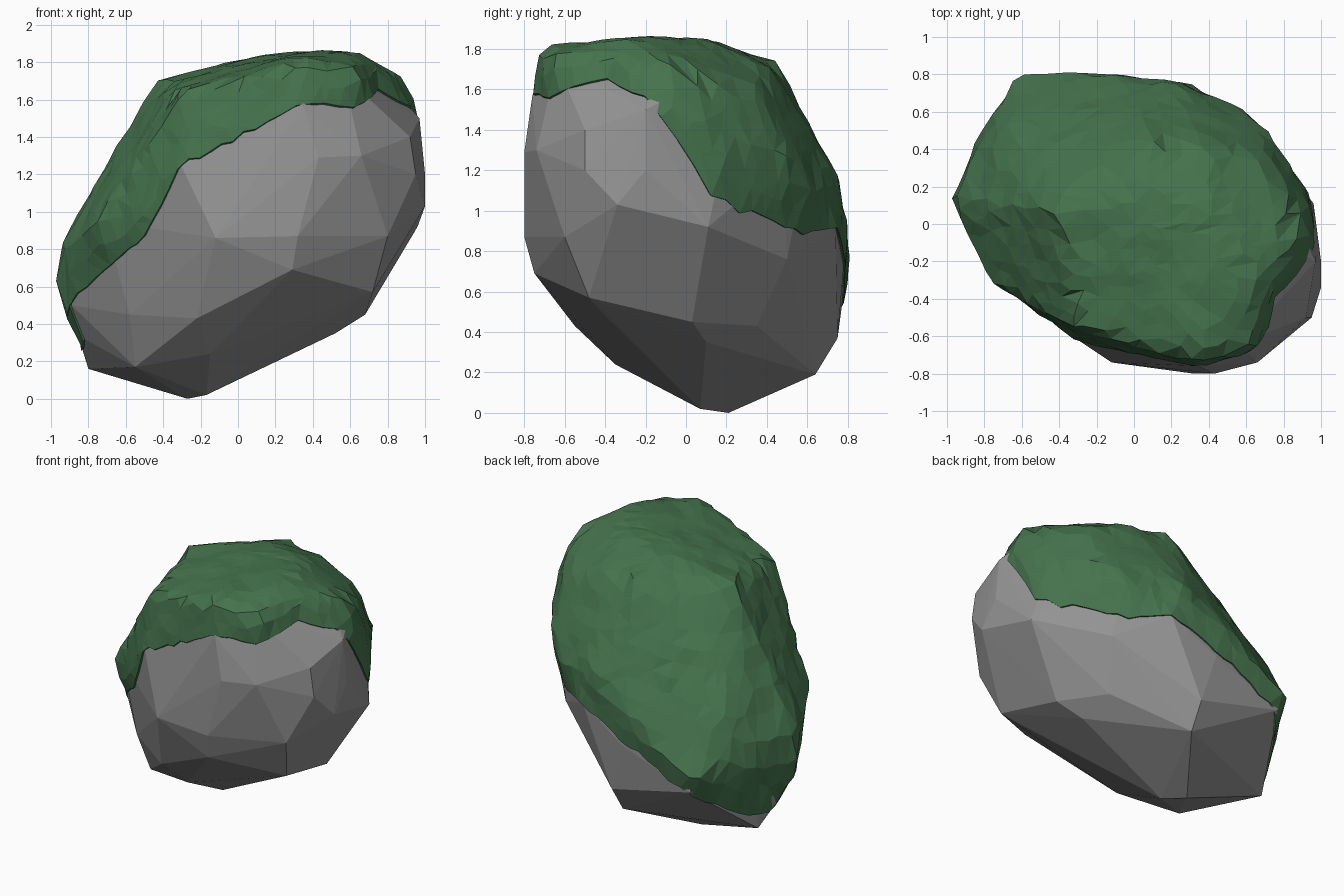
import bpy, bmesh, math, random
from mathutils import Vector, noise
from mathutils.bvhtree import BVHTree

random.seed(4)
cube = bpy.data.objects.get("Cube")
if cube:
    bpy.data.objects.remove(cube)

CENTRE = Vector((0, 0, .95))
SEGMENTS, RINGS = 72, 13

# Corners of the bare stone
STONE = [
    (-.27, .21, 0), (-.17, .07, .02), (-.8, .33, .16), (.05, .64, .19), (.06, .75, .37),
    (-.57, .77, .52), (-.04, .78, .72), (.52, .1, .35), (.68, .03, .45),
    (.5, .35, .43), (.6, .5, .76), (.96, .11, .92), (1, -.34, 1.03), (.6, -.42, .5),
    (.72, -.48, .57), (-.15, -.35, .24), (-.55, -.2, .17), (-.22, -.55, .43), (-.58, -.31, .45),
    (.29, -.75, .69), (.32, -.8, .87), (-.12, -.74, .86), (.8, -.6, .87), (1, -.2, 1.2),
    (.43, -.8, 1.29), (.66, -.74, 1.3), (.97, -.2, 1.5), (.35, -.76, 1.57), (.92, -.5, 1.4),
    (.72, -.45, 1.63), (-.3, -.62, 1.24), (-.89, .03, .5), (.3, .74, .92), (.95, -.5, 1.2),
]

# Outermost bumps of the moss
MOSS = [
    (-1, .1, .68), (-.93, .1, .88), (-.91, .15, .3), (-.9, .36, .75), (-.76, -.31, .95),
    (-.45, .1, 1.7), (-.28, -.57, 1.65), (.14, .12, 1.855), (.65, -.27, 1.87),
    (.36, -.66, 1.83), (.33, -.74, 1.77), (.6, -.68, 1.78), (.84, -.1, 1.76), (.95, -.03, 1.63),
    (.93, .2, 1.3), (.72, .51, 1.25), (.61, .61, 1.15), (.72, .33, 1.61), (.45, .42, 1.69),
    (.07, .45, 1.74), (.43, .08, 1.85), (.2, .77, 1.15), (-.2, .82, .87), (-.63, .79, .62),
    (-.79, .57, .7), (-.7, .52, 1), (-.4, .45, 1.35),
]

# Lower edge of the moss, once around the stone
EDGE = [
    (-.85, .09, .27), (-.89, .04, .5), (-.84, -.1, .58), (-.62, -.36, .76), (-.5, -.47, .88),
    (-.3, -.6, 1.25), (-.1, -.67, 1.34), (.08, -.72, 1.45), (.3, -.76, 1.59), (.6, -.7, 1.56),
    (.7, -.5, 1.62), (.73, -.35, 1.63), (.82, -.2, 1.52), (.93, -.05, 1.38), (.93, .1, 1.1),
    (.8, .25, 1), (.72, .4, .97), (.55, .58, .88), (.32, .73, .93), (0, .78, .77),
    (-.55, .77, .5), (-.8, .46, .25),
]


def make_material(name, colour):
    mat = bpy.data.materials.new(name)
    mat.use_nodes = True
    mat.diffuse_color = colour
    mat.node_tree.nodes["Principled BSDF"].inputs["Base Color"].default_value = colour
    return mat


def hull(points):
    bm = bmesh.new()
    for p in points:
        bm.verts.new(p)
    result = bmesh.ops.convex_hull(bm, input=bm.verts)
    loose = {v for v in result["geom_interior"] + result["geom_unused"]
             if isinstance(v, bmesh.types.BMVert)}
    bmesh.ops.delete(bm, geom=list(loose), context="VERTS")
    bmesh.ops.recalc_face_normals(bm, faces=bm.faces)
    return bm


def add_object(name, bm, mat):
    mesh = bpy.data.meshes.new(name)
    bm.to_mesh(mesh)
    bm.free()
    mesh.materials.append(mat)
    obj = bpy.data.objects.new(name, mesh)
    bpy.context.collection.objects.link(obj)


def edge_elevation(angle, table):
    """Elevation of the moss edge at an angle around the stone."""
    for (a, e), (b, f) in zip(table, table[1:]):
        if a <= angle <= b:
            return e + (f - e) * (angle - a) / max(b - a, 1e-6)
    return table[0][1]


def reach(tree, direction):
    """Distance from the centre to a surface."""
    return tree.ray_cast(CENTRE, direction)[3]


# Stone: faceted hull, sunk slightly under the moss
sunk = [CENTRE + (Vector(p) - CENTRE) * .94 for p in MOSS]
stone_bm = hull(STONE + sunk)
stone = BVHTree.FromBMesh(stone_bm)
outer_bm = hull(STONE + MOSS)
outer = BVHTree.FromBMesh(outer_bm)
outer_bm.free()
add_object("stone", stone_bm, make_material("stone grey", (.29, .29, .29, 1)))

# Edge table by angle, wrapped at both ends
table = []
for p in EDGE:
    d = Vector(p) - CENTRE
    table.append((math.atan2(d.y, d.x), math.atan2(d.z, math.hypot(d.x, d.y))))
table.sort()
turn = math.tau
table = [(table[-1][0] - turn, table[-1][1])] + table + [(table[0][0] + turn, table[0][1])]

# Moss: rings from the crown down to the edge, then a lip tucked into the stone
bm = bmesh.new()
up = Vector((0, 0, 1))
crown = bm.verts.new(CENTRE + up * reach(outer, up))
rings = []
for r in range(1, RINGS + 2):
    ring = []
    for s in range(SEGMENTS):
        t = min(r / RINGS, 1)
        angle = (s + .5 * (r % 2)) / SEGMENTS * turn - math.pi
        if r < RINGS:
            angle += random.uniform(-.025, .025)
            t += random.uniform(-.015, .015) * t
        angle = (angle + math.pi) % turn - math.pi
        low = edge_elevation(angle, table)
        elevation = math.pi / 2 + (low - math.pi / 2) * t
        if r == RINGS:
            elevation += random.uniform(-.02, .02)
        d = Vector((math.cos(angle) * math.cos(elevation),
                    math.sin(angle) * math.cos(elevation), math.sin(elevation)))
        skin = reach(stone, d)
        if r > RINGS:
            radius = skin - .08
        elif r == RINGS:
            radius = skin + .012
        else:
            radius = reach(outer, d)
            radius += .018 * noise.noise(d * 6) - .003
            radius = max(radius, skin + .014)
        ring.append(bm.verts.new(CENTRE + d * radius))
    rings.append(ring)

for s in range(SEGMENTS):
    n = (s + 1) % SEGMENTS
    bm.faces.new((crown, rings[0][s], rings[0][n]))
    for upper, lower in zip(rings, rings[1:]):
        bm.faces.new((upper[s], lower[s], lower[n], upper[n]))

# Thin out the crowded upper rings into broader facets
body = [crown] + [v for ring in rings[:-3] for v in ring]
bmesh.ops.remove_doubles(bm, verts=body, dist=.06)
bmesh.ops.triangulate(bm, faces=bm.faces, quad_method="SHORT_EDGE")
bmesh.ops.recalc_face_normals(bm, faces=bm.faces)
add_object("moss", bm, make_material("moss green", (.06, .17, .075, 1)))
